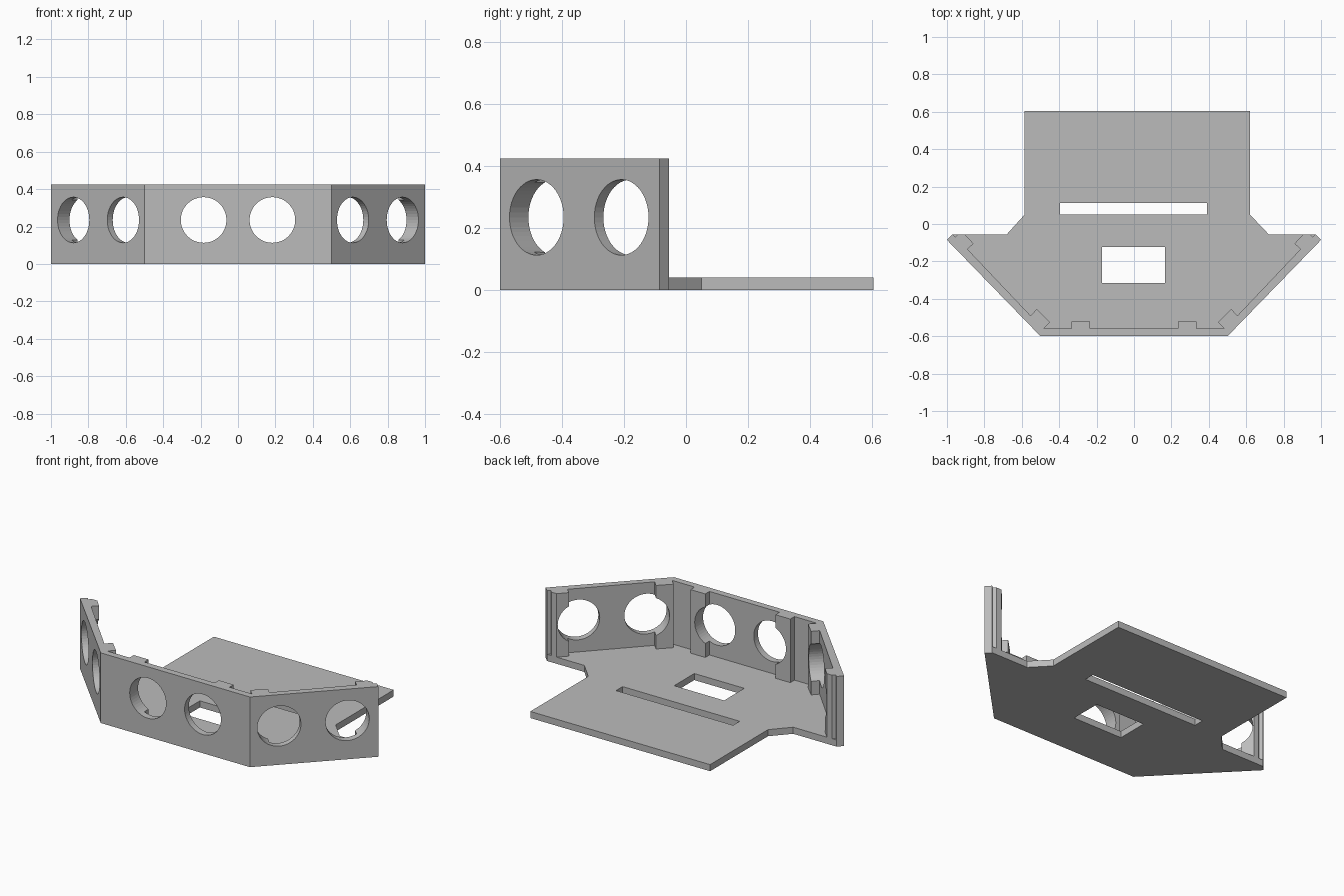
import bpy, bmesh, math
from mathutils import Vector

cube = bpy.data.objects.get("Cube")
if cube:
    bpy.data.objects.remove(cube, do_unlink=True)

PLATE_H, WALL_H = 0.04, 0.425
HOLE_R, HOLE_Z = 0.122, 0.235

grey = bpy.data.materials.new("plain grey")
grey.use_nodes = True
grey.diffuse_color = (0.5, 0.5, 0.5, 1)
grey.node_tree.nodes["Principled BSDF"].inputs["Base Color"].default_value = (0.5, 0.5, 0.5, 1)


def new_object(name, bm):
    bmesh.ops.recalc_face_normals(bm, faces=bm.faces)
    mesh = bpy.data.meshes.new(name)
    bm.to_mesh(mesh)
    bm.free()
    mesh.materials.append(grey)
    obj = bpy.data.objects.new(name, mesh)
    bpy.context.collection.objects.link(obj)
    return obj


def prism(name, outline, z0, z1):
    bm = bmesh.new()
    face = bm.faces.new([bm.verts.new((x, y, z0)) for x, y in outline])
    top = bmesh.ops.extrude_face_region(bm, geom=[face])["geom"]
    verts = [v for v in top if isinstance(v, bmesh.types.BMVert)]
    bmesh.ops.translate(bm, verts=verts, vec=(0, 0, z1 - z0))
    return new_object(name, bm)


def box_cutter(name, x0, x1, y0, y1):
    return prism(name, [(x0, y0), (x1, y0), (x1, y1), (x0, y1)], -0.1, 0.1)


def round_cutter(name, x, y, normal):
    bm = bmesh.new()
    bmesh.ops.create_cone(bm, cap_ends=True, segments=48, radius1=HOLE_R,
                          radius2=HOLE_R, depth=0.3)
    obj = new_object(name, bm)
    obj.rotation_mode = "QUATERNION"
    obj.rotation_quaternion = Vector(normal).to_track_quat("Z", "Y")
    obj.location = (x, y, HOLE_Z)
    return obj


def cut(target, cutters):
    for c in cutters:
        c.hide_render = True
        c.hide_set(True)
        c.display_type = "WIRE"
        mod = target.modifiers.new("cut " + c.name, "BOOLEAN")
        mod.operation = "DIFFERENCE"
        mod.solver = "EXACT"
        mod.object = c
    # Bake the cuts so only the finished part remains
    bpy.context.view_layer.update()
    graph = bpy.context.evaluated_depsgraph_get()
    target.data = bpy.data.meshes.new_from_object(target.evaluated_get(graph))
    target.modifiers.clear()
    for c in cutters:
        bpy.data.objects.remove(c, do_unlink=True)


# Flat base plate with a rear tongue
plate = prism("base_plate", [
    (-0.5, -0.6), (0.5, -0.6), (1, -0.085), (0.97, -0.055), (0.72, -0.055),
    (0.62, 0.05), (0.62, 0.605), (-0.585, 0.605), (-0.585, 0.05),
    (-0.68, -0.055), (-0.97, -0.055), (-1, -0.085)], 0, PLATE_H)
cut(plate, [box_cutter("slot_cutter", -0.395, 0.39, 0.05, 0.113),
            box_cutter("window_cutter", -0.17, 0.165, -0.315, -0.122)])

# Three-sided wall with inner ribs, half profile mirrored
half = [(0.235, -0.56), (0.235, -0.52), (0.335, -0.52), (0.335, -0.56),
        (0.485, -0.56), (0.45, -0.525), (0.52, -0.455), (0.553, -0.49),
        (0.89, -0.135), (0.858, -0.105), (0.905, -0.055), (0.94, -0.055),
        (0.955, -0.07), (0.97, -0.055), (1, -0.085), (0.5, -0.6)]
wall = prism("sensor_wall", half + [(-x, y) for x, y in reversed(half)],
             PLATE_H, WALL_H)

# Paired round openings in each wall panel
holes = []
for side in (-1, 1):
    holes.append(round_cutter("front_hole", side * 0.184, -0.58, (0, 1, 0)))
    for x in (0.614, 0.88):
        y = -0.6 + (x - 0.5) * 1.03
        holes.append(round_cutter("side_hole", side * x, y,
                                  (side * 0.515, -0.5, 0)))
cut(wall, holes)
